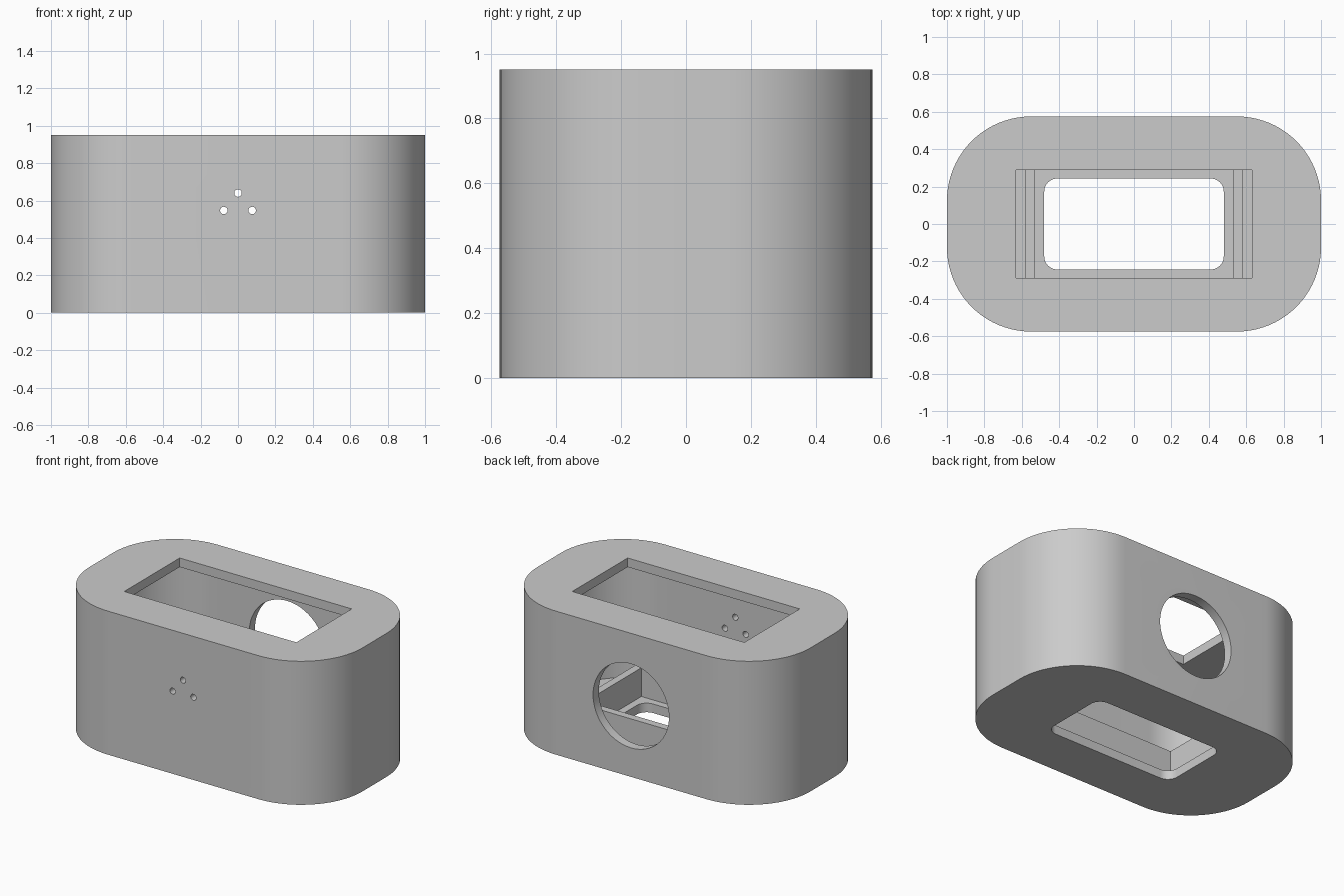
import bpy
import math
from mathutils import Matrix

cube = bpy.data.objects.get("Cube")
if cube:
    bpy.data.objects.remove(cube, do_unlink=True)

HEIGHT, WALL = 0.95, 0.06
HALF_X, HALF_Y, CORNER = 1.0, 0.575, 0.45

grey = bpy.data.materials.new("plain_grey")
grey.use_nodes = True
colour = (0.6, 0.6, 0.6, 1)
grey.diffuse_color = colour
grey.node_tree.nodes["Principled BSDF"].inputs["Base Color"].default_value = colour


def prism(name, outline, low, high):
    """Extrude a closed counter-clockwise outline from z = low to z = high."""
    n = len(outline)
    verts = [(x, y, z) for z in (low, high) for x, y in outline]
    faces = [tuple(reversed(range(n))), tuple(range(n, 2 * n))]
    faces += [(i, (i + 1) % n, (i + 1) % n + n, i + n) for i in range(n)]
    mesh = bpy.data.meshes.new(name)
    mesh.from_pydata(verts, [], faces)
    mesh.materials.append(grey)
    obj = bpy.data.objects.new(name, mesh)
    bpy.context.collection.objects.link(obj)
    return obj


def rounded(hx, hy, r, steps=20):
    """Outline of a rectangle with round corners."""
    points = []
    for quarter, (sx, sy) in enumerate([(1, 1), (-1, 1), (-1, -1), (1, -1)]):
        for i in range(steps + 1):
            a = (quarter + i / steps) * math.pi / 2
            points.append((sx * (hx - r) + r * math.cos(a),
                           sy * (hy - r) + r * math.sin(a)))
    return points


def rectangle(hx, hy):
    return [(hx, hy), (-hx, hy), (-hx, -hy), (hx, -hy)]


def wall_hole(name, x, y, z, r, sides):
    """Round cutter running along y through one wall."""
    ring = [(r * math.cos(2 * math.pi * i / sides), r * math.sin(2 * math.pi * i / sides))
            for i in range(sides)]
    obj = prism(name, ring, -0.15, 0.15)
    obj.data.transform(Matrix.Translation((x, y, z)) @ Matrix.Rotation(math.pi / 2, 4, 'X'))
    return obj


def cut(target, cutter):
    mod = target.modifiers.new("cut", 'BOOLEAN')
    mod.operation = 'DIFFERENCE'
    mod.solver = 'EXACT'
    mod.object = cutter
    bpy.context.view_layer.objects.active = target
    bpy.ops.object.modifier_apply(modifier=mod.name)
    bpy.data.objects.remove(cutter, do_unlink=True)


def smooth(obj):
    bpy.ops.object.select_all(action='DESELECT')
    obj.select_set(True)
    bpy.context.view_layer.objects.active = obj
    bpy.ops.object.shade_smooth_by_angle(angle=math.radians(30))


# Hollow housing with floor and ceiling
housing = prism("housing", rounded(HALF_X, HALF_Y, CORNER), 0, HEIGHT)
cut(housing, prism("cavity", rounded(HALF_X - WALL, HALF_Y - WALL, CORNER - WALL),
                   WALL, HEIGHT - WALL))

# Openings in the ceiling and the floor
cut(housing, prism("top_opening", rectangle(0.63, 0.29), HEIGHT - 0.1, HEIGHT + 0.1))
cut(housing, prism("bottom_opening", rounded(0.48, 0.243, 0.07, 10), -0.1, 0.1))

# Large round port at the back, three small holes at the front
cut(housing, wall_hole("back_port", 0, HALF_Y, HEIGHT / 2 - 0.005, 0.278, 64))
for x, z in [(0, 0.64), (-0.076, 0.547), (0.076, 0.547)]:
    cut(housing, wall_hole("small_hole", x, -HALF_Y, z, 0.02, 24))
smooth(housing)

# Upright frame on the floor around the bottom opening
frame = prism("inner_frame", rectangle(0.58, 0.34), WALL, 0.25)
cut(frame, prism("frame_space", rectangle(0.53, 0.29), 0, 0.4))
